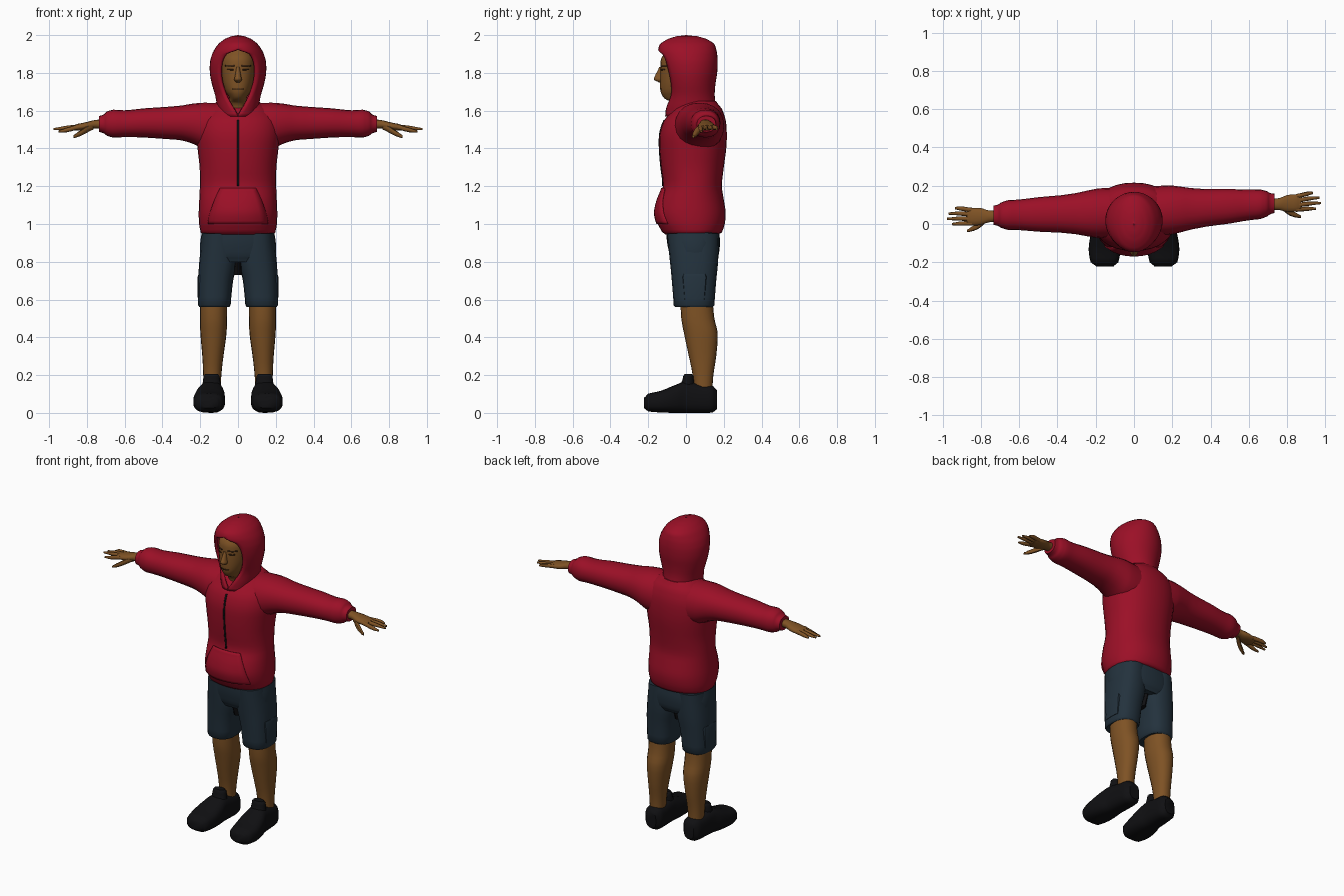
import bpy, bmesh, math


def material(name, rgb):
    m = bpy.data.materials.new(name)
    m.diffuse_color = (*rgb, 1)
    return m


RED = material("hoodie_red", (0.33, 0.005, 0.02))
SKIN = material("skin_brown", (0.21, 0.085, 0.018))
SLATE = material("shorts_slate", (0.017, 0.032, 0.047))
BLACK = material("shoe_black", (0.005, 0.005, 0.006))
DARK = material("dark_brown", (0.045, 0.018, 0.006))


def spline(secs, steps=3):
    """Resample cross-section parameters along a smooth curve."""
    out = []
    for i in range(len(secs) - 1):
        a, b, c, d = (secs[min(max(i + k, 0), len(secs) - 1)] for k in (-1, 0, 1, 2))
        for s in range(steps):
            t = s / steps
            row = [0.5 * (2 * q + (r - p) * t + (2 * p - 5 * q + 4 * r - w) * t * t
                          + (3 * q - p - 3 * r + w) * t ** 3)
                   for p, q, r, w in zip(a, b, c, d)]
            row[0] = b[0] + (c[0] - b[0]) * t
            out.append(tuple(row))
    return out + [tuple(secs[-1])]


def finish(name, bm, mat, closed=True):
    bmesh.ops.remove_doubles(bm, verts=bm.verts, dist=0.0004)
    if closed:
        bmesh.ops.recalc_face_normals(bm, faces=bm.faces)
    me = bpy.data.meshes.new(name)
    bm.to_mesh(me)
    bm.free()
    me.materials.append(mat)
    ob = bpy.data.objects.new(name, me)
    bpy.context.collection.objects.link(ob)
    bpy.ops.object.select_all(action='DESELECT')
    ob.select_set(True)
    bpy.context.view_layer.objects.active = ob
    bpy.ops.object.shade_smooth_by_angle(angle=math.radians(50))
    return ob


def thicken(ob, amount):
    mod = ob.modifiers.new("thickness", 'SOLIDIFY')
    mod.thickness = amount
    mod.offset = -1


def bridge(bm, rows, wrap):
    n = len(rows[0])
    for r0, r1 in zip(rows, rows[1:]):
        for j in range(n if wrap else n - 1):
            k = (j + 1) % n
            bm.faces.new((r0[j], r0[k], r1[k], r1[j]))


def loft(name, axis, secs, mat, n=20, p=2.2, side=1, steps=3):
    """Closed loft; a section is (position, centre, half width, low, high)."""
    bm = bmesh.new()
    rows = []
    for a, c, r, lo, hi in spline(secs, steps):
        row = []
        for j in range(n):
            t = math.tau * j / n
            s, k = math.sin(t), -math.cos(t)
            u = c + r * math.copysign(abs(s) ** (2 / p), s)
            v = (lo + hi) / 2 + (hi - lo) / 2 * math.copysign(abs(k) ** (2 / p), k)
            x, y, z = {'x': (a, u, v), 'y': (u, a, v), 'z': (u, v, a)}[axis]
            row.append(bm.verts.new((x * side, y, z)))
        rows.append(row)
    bridge(bm, rows, True)
    bm.faces.new(rows[0])
    bm.faces.new(rows[-1])
    return finish(name, bm, mat)


def patch(name, secs, x0, x1, z0, z1, mat, off=0.004, taper=0.0, p=2.2, nu=8, nv=12):
    """Thin plate hugging the front of a vertical loft."""
    samples = spline(secs)
    bm = bmesh.new()
    rows = []
    for i in range(nv + 1):
        f = i / nv
        z = z0 + (z1 - z0) * f
        a, b = next((q, w) for q, w in zip(samples, samples[1:]) if q[0] <= z <= w[0])
        t = (z - a[0]) / (b[0] - a[0])
        _, c, r, lo, hi = (q + (w - q) * t for q, w in zip(a, b))
        row = []
        for j in range(nu + 1):
            x = (x0 + (x1 - x0) * j / nu) * (1 - taper * f ** 1.5)
            bulge = max(0, 1 - abs((x - c) / r) ** p) ** (1 / p)
            row.append(bm.verts.new((x, (lo + hi) / 2 - (hi - lo) / 2 * bulge - off, z)))
        rows.append(row)
    bridge(bm, rows, False)
    thicken(finish(name, bm, mat, False), 0.008)


# Hoodie body, front pocket and zip
TORSO = [(.945, 0, .185, -.11, .17), (.955, 0, .197, -.125, .19), (1.0, 0, .206, -.15, .205),
         (1.06, 0, .208, -.163, .21), (1.13, 0, .205, -.148, .2), (1.2, 0, .202, -.122, .19),
         (1.3, 0, .203, -.132, .2), (1.4, 0, .214, -.14, .213), (1.48, 0, .222, -.138, .216),
         (1.55, 0, .212, -.115, .21), (1.61, 0, .17, -.065, .19), (1.65, 0, .11, -.03, .16)]
loft("hoodie_body", 'z', TORSO, RED, n=32)
patch("front_pocket", TORSO, -.16, .16, 1.0, 1.19, RED, off=.007, taper=.4)
patch("zip", TORSO, -.005, .005, 1.2, 1.55, BLACK, off=.004, nu=1, nv=20)

# Hood: open shell with a face opening; rows are z, half width, front, back, opening half width
HOOD = [(1.57, .10, -.11, .17, 0), (1.62, .11, -.108, .16, .03), (1.68, .121, -.10, .152, .066),
        (1.74, .138, -.11, .156, .088), (1.80, .149, -.125, .165, .096), (1.86, .148, -.138, .168, .09),
        (1.90, .137, -.145, .165, .066), (1.925, .124, -.147, .16, 0), (1.955, .102, -.135, .148, 0),
        (1.98, .07, -.095, .108, 0), (1.994, .035, -.05, .06, 0), (2.0, .001, -.001, .001, 0)]
bm = bmesh.new()
rows = []
for z, r, lo, hi, w in spline(HOOD):
    t0 = math.asin(min(.95, max(0, w) / r))
    rows.append([])
    for j in range(29):
        t = t0 + (math.tau - 2 * t0) * j / 28
        rows[-1].append(bm.verts.new((r * math.sin(t), (lo + hi) / 2 - (hi - lo) / 2 * math.cos(t), z)))
bridge(bm, rows, False)
thicken(finish("hood", bm, RED, False), .016)

# Head, nose and painted face details
HEAD = [(1.56, 0, .045, -.06, .07), (1.64, 0, .052, -.068, .08), (1.665, 0, .045, -.115, .08),
        (1.70, 0, .066, -.134, .09), (1.75, 0, .082, -.137, .1), (1.82, 0, .09, -.136, .11),
        (1.88, 0, .088, -.13, .11), (1.93, 0, .06, -.09, .08)]
loft("head", 'z', HEAD, SKIN, n=24)
loft("nose", 'z', [(1.748, 0, .012, -.14, -.11), (1.762, 0, .021, -.168, -.11),
                   (1.78, 0, .017, -.166, -.11), (1.83, 0, .009, -.142, -.11)], SKIN, n=10)
patch("mouth", HEAD, -.028, .028, 1.712, 1.718, DARK, off=.002, nv=1)
for s in (-1, 1):
    x0, x1 = sorted((s * .02, s * .068))
    patch("brow", HEAD, x0, x1, 1.834, 1.842, DARK, off=.002, nv=1)
    x0, x1 = sorted((s * .025, s * .058))
    patch("eye", HEAD, x0, x1, 1.814, 1.82, DARK, off=.002, nv=1)

for s in (-1, 1):
    slope = .065 if s > 0 else -.02

    def mid(x):
        return .06 + slope * x

    # Sleeve with gathered cuff
    sleeve = [(.05, .13, 1.37, 1.64), (.18, .13, 1.395, 1.642), (.24, .12, 1.425, 1.637),
              (.30, .108, 1.443, 1.627), (.38, .098, 1.45, 1.62), (.5, .09, 1.458, 1.612),
              (.6, .08, 1.46, 1.602), (.66, .077, 1.458, 1.605), (.695, .066, 1.468, 1.595),
              (.71, .056, 1.48, 1.58), (.735, .05, 1.487, 1.572)]
    loft("sleeve", 'x', [(x, mid(x), r, lo, hi) for x, r, lo, hi in sleeve], RED, n=20, side=s)

    # Hand, fingers and thumb
    palm = [(.70, .03, 1.502, 1.555), (.76, .032, 1.505, 1.55), (.80, .045, 1.498, 1.54),
            (.85, .046, 1.495, 1.53), (.872, .04, 1.497, 1.523)]
    loft("hand", 'x', [(x, mid(x) - .005, r, lo, hi) for x, r, lo, hi in palm], SKIN, n=14, side=s)
    for k, tip in enumerate((.95, .978, .968, .935)):
        d = (k - 1.5) * .023
        drop = .012 if k == 0 else 0
        loft("finger", 'x', [(.845, mid(.845) + d - .005, .012, 1.5, 1.526),
                             (.91, mid(.91) + d * 1.15, .011, 1.497 - drop, 1.52 - drop),
                             (tip, mid(tip) + d * 1.2, .006, 1.497 - drop, 1.508 - drop)],
             SKIN, n=8, side=s)
    loft("thumb", 'x', [(.765, mid(.77) - .015, .018, 1.5, 1.535), (.81, mid(.81) - .05, .017, 1.478, 1.512),
                        (.85, mid(.85) - .07, .012, 1.46, 1.486), (.872, mid(.87) - .078, .006, 1.455, 1.47)],
         SKIN, n=8, side=s)

    # Shorts leg with a cargo pocket flap
    loft("shorts_leg", 'z', [(.56, .125, .08, -.058, .143), (.57, .125, .086, -.065, .15),
                             (.7, .118, .092, -.075, .16), (.8, .105, .1, -.085, .17),
                             (.95, .1, .09, -.1, .175)], SLATE, n=20, p=2.5, side=s)
    loft("cargo_pocket", 'z', [(.6, .195, .018, -.01, .1), (.72, .195, .019, -.02, .11),
                               (.735, .195, .014, -.015, .105)], SLATE, n=12, p=4, side=s, steps=1)

    # Bare lower leg
    loft("lower_leg", 'z', [(.62, .13, .07, -.03, .14), (.5, .13, .071, -.025, .15),
                            (.42, .13, .069, -.01, .168), (.3, .133, .056, .015, .16),
                            (.2, .136, .048, .035, .145), (.12, .137, .045, .04, .14)], SKIN, side=s)

    # Shoe and raised tongue
    loft("shoe", 'y', [(-.222, .152, .045, .025, .08), (-.2, .154, .072, .008, .102),
                       (-.13, .153, .084, .002, .118), (-.05, .147, .078, 0, .15),
                       (0, .142, .066, 0, .166), (.08, .138, .062, 0, .152),
                       (.14, .136, .056, .002, .145), (.165, .135, .035, .02, .12)],
         BLACK, n=20, p=2.8, side=s)
    loft("shoe_tongue", 'z', [(.1, .14, .055, -.06, .05), (.16, .14, .048, -.025, .045),
                              (.195, .14, .043, -.015, .04), (.206, .14, .034, -.008, .032)],
         BLACK, n=14, side=s)

# Shorts seat and crotch gusset
loft("shorts_seat", 'z', [(.8, 0, .17, -.07, .155), (.83, 0, .198, -.085, .172),
                          (.9, 0, .2, -.1, .18), (.97, 0, .19, -.105, .175)], SLATE, n=28, p=2.5)
loft("crotch_gusset", 'z', [(.73, 0, .026, -.03, .1), (.81, 0, .022, -.06, .13)], BLACK, n=10)
